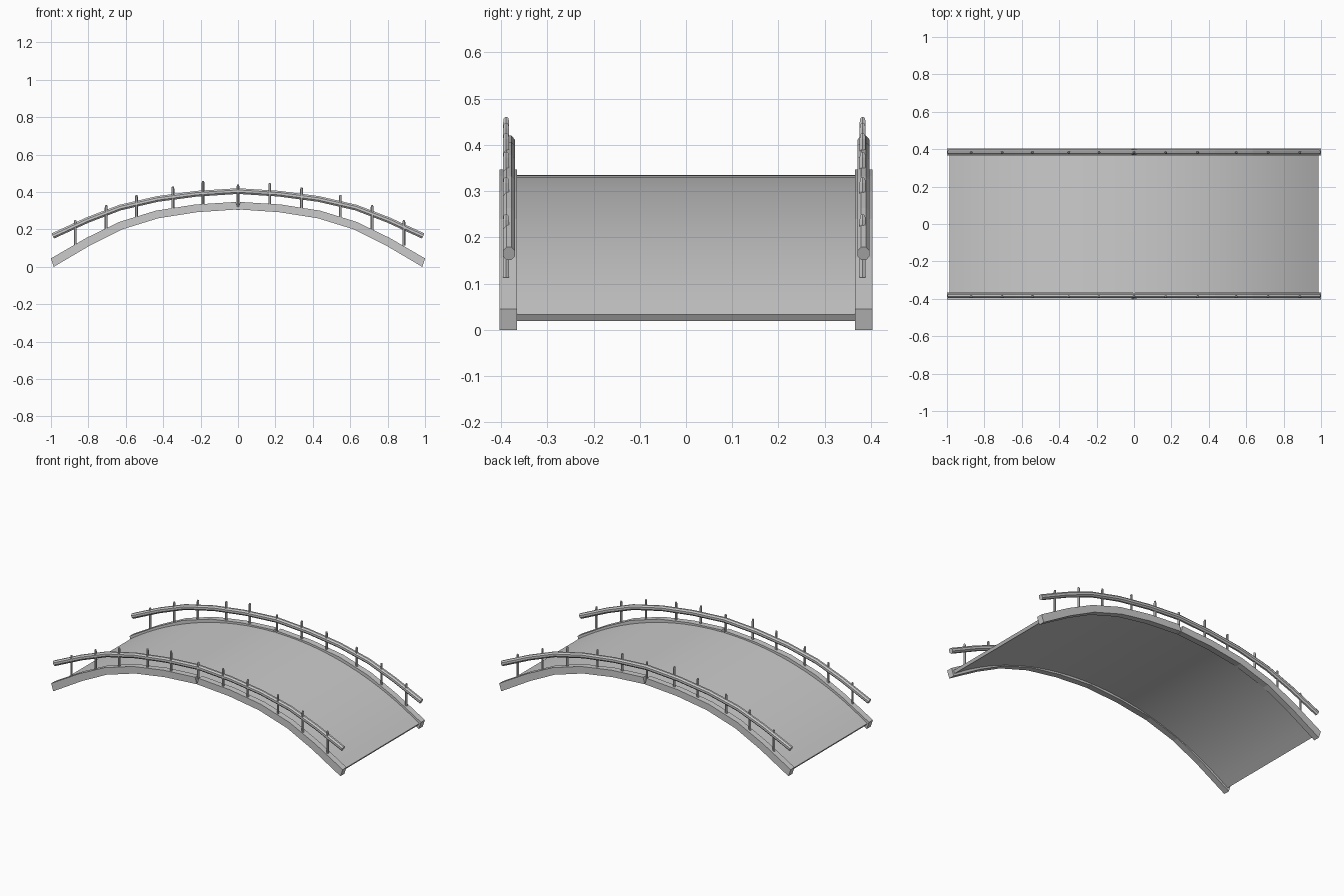
import bpy, bmesh, math
from mathutils import Vector

if "Cube" in bpy.data.objects:
    bpy.data.objects.remove(bpy.data.objects["Cube"])


def make(name, bm, smooth=False):
    bmesh.ops.recalc_face_normals(bm, faces=bm.faces[:])
    me = bpy.data.meshes.new(name)
    bm.to_mesh(me)
    bm.free()
    ob = bpy.data.objects.new(name, me)
    bpy.context.collection.objects.link(ob)
    if smooth:
        bpy.context.view_layer.objects.active = ob
        ob.select_set(True)
        bpy.ops.object.shade_smooth_by_angle(angle=math.radians(30))
        ob.select_set(False)
    return ob


def sweep(name, rings, smooth=False):
    """Skin a list of equal rings and cap both ends."""
    bm = bmesh.new()
    vs = [[bm.verts.new(p) for p in r] for r in rings]
    n = len(vs[0])
    for a, b in zip(vs, vs[1:]):
        for i in range(n):
            bm.faces.new((a[i], a[(i + 1) % n], b[(i + 1) % n], b[i]))
    bm.faces.new(vs[0])
    bm.faces.new(vs[-1])
    return make(name, bm, smooth)


# Deck: thin smooth arched slab
R, HALF_ANGLE, TOP = 1.767, math.asin(0.987 / 1.767), 0.335
rings = []
for i in range(33):
    a = HALF_ANGLE * (i / 16 - 1)
    ring = []
    for y, d in ((-0.37, 0), (0.37, 0), (0.37, 0.018), (-0.37, 0.018)):
        r = R - d
        ring.append((r * math.sin(a), y, TOP - R + r * math.cos(a)))
    rings.append(ring)
sweep("deck", rings, True)

# Side beams: two faceted halves meeting in a small notch at the crown
beam_top = [(1.0, 0.045), (0.81, 0.155), (0.635, 0.240), (0.44, 0.300), (0.23, 0.333), (0.012, 0.347)]
beam_low = [(0.985, 0.0), (0.79, 0.115), (0.62, 0.200), (0.425, 0.260), (0.22, 0.292), (0.0, 0.307)]
for side, s in (("front", -1), ("back", 1)):
    for half, m in (("left", -1), ("right", 1)):
        rings = [[(m * t[0], s * 0.365, t[1]), (m * t[0], s * 0.403, t[1]),
                  (m * l[0], s * 0.403, l[1]), (m * l[0], s * 0.365, l[1])]
                 for t, l in zip(beam_top, beam_low)]
        sweep(f"{side}_beam_{half}", rings)

# Handrails: octagonal bars following the arch
rail = [(0.99, 0.165), (0.805, 0.250), (0.63, 0.317), (0.43, 0.363), (0.22, 0.391), (0.0, 0.405)]
path = [Vector((-x, 0, z)) for x, z in rail] + [Vector((x, 0, z)) for x, z in rail[-2::-1]]
for side, yc in (("front", -0.383), ("back", 0.384)):
    rings = []
    for i, p in enumerate(path):
        t = (path[min(i + 1, len(path) - 1)] - path[max(i - 1, 0)]).normalized()
        up = Vector((-t.z, 0, t.x))
        ring = []
        for k in range(8):
            a = math.tau * (k + 0.5) / 8
            ring.append(p + Vector((0, yc + 0.0142 * math.cos(a), 0)) + up * 0.0165 * math.sin(a))
        rings.append(ring)
    sweep(f"{side}_handrail", rings)

# Posts: slim hexagonal pegs with a tapered tip poking through the rail
posts = [(-0.87, 0.25), (-0.705, 0.33), (-0.543, 0.385), (-0.348, 0.43), (-0.187, 0.46), (0, 0.44),
         (0.17, 0.447), (0.34, 0.425), (0.547, 0.385), (0.717, 0.33), (0.887, 0.25)]
for side, yc in (("front", -0.389), ("back", 0.382)):
    for n, (x, top) in enumerate(posts):
        rings = []
        for z, r in ((top - 0.137, 0.0075), (top - 0.012, 0.0075), (top - 0.003, 0.006), (top, 0.003)):
            rings.append([(x + r * math.cos(math.tau * k / 6), yc + r * math.sin(math.tau * k / 6), z)
                          for k in range(6)])
        sweep(f"{side}_post_{n + 1}", rings)
